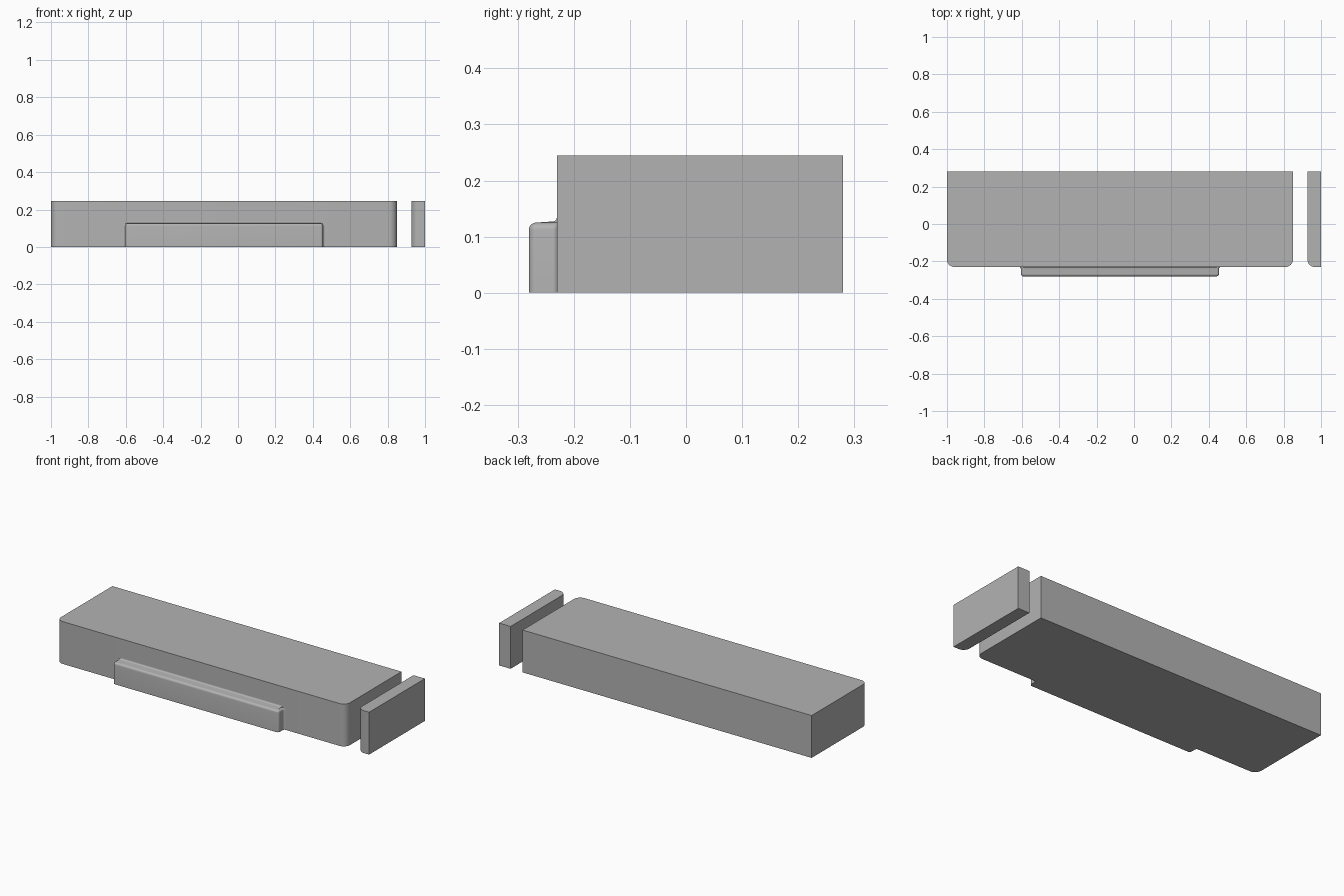
import bpy
import bmesh
from math import cos, sin, pi, radians

cube = bpy.data.objects.get("Cube")
if cube:
    bpy.data.objects.remove(cube, do_unlink=True)

grey = bpy.data.materials.new("plain_grey")
grey.use_nodes = True
colour = (0.45, 0.45, 0.45, 1)
grey.diffuse_color = colour
grey.node_tree.nodes["Principled BSDF"].inputs["Base Color"].default_value = colour

BACK, FACE, FRONT, HEIGHT = 0.28, -0.23, -0.28, 0.245


def arc(cx, cy, r, start, end, steps=6):
    """Points of a circular arc, angles in degrees."""
    angles = [radians(start + (end - start) * i / steps) for i in range(steps + 1)]
    return [(cx + r * cos(a), cy + r * sin(a)) for a in angles]


def loft(name, rings):
    """Skin a stack of equal-length closed rings and cap both ends."""
    bm = bmesh.new()
    loops = [[bm.verts.new(p) for p in ring] for ring in rings]
    for low, high in zip(loops, loops[1:]):
        for i in range(len(low)):
            j = (i + 1) % len(low)
            bm.faces.new((low[i], low[j], high[j], high[i]))
    bm.faces.new(loops[0])
    bm.faces.new(loops[-1])
    bmesh.ops.recalc_face_normals(bm, faces=bm.faces)
    mesh = bpy.data.meshes.new(name)
    bm.to_mesh(mesh)
    bm.free()
    mesh.materials.append(grey)
    obj = bpy.data.objects.new(name, mesh)
    bpy.context.collection.objects.link(obj)
    bpy.ops.object.select_all(action='DESELECT')
    obj.select_set(True)
    bpy.context.view_layer.objects.active = obj
    bpy.ops.object.shade_smooth_by_angle(angle=radians(32))
    return obj


def upright(name, outline):
    return loft(name, [[(x, y, z) for x, y in outline] for z in (0, HEIGHT)])


# Main block with rounded vertical front corners
r = 0.04
upright("main_block", [(0.85, BACK), (-1, BACK)]
        + arc(-1 + r, FACE + r, r, 180, 270)
        + arc(0.85 - r, FACE + r, r, 270, 360))

# Separate end panel, rounded on its inner front corner
upright("end_panel", [(1, BACK), (0.927, BACK)]
        + arc(0.927 + r, FACE + r, r, 180, 270) + [(1, FACE)])

# Front lip: plan outline shrinks over the rounded top edge
LEFT, RIGHT = -0.605, 0.455


def lip_outline(inset):
    a, b, f, c = LEFT + inset, RIGHT - inset, FRONT + inset, 0.014 - inset * 0.7
    flare = 0.01
    return (arc(a - flare, FACE - flare, flare, 90, 0)
            + arc(a + c, f + c, c, 180, 270)
            + arc(b - c, f + c, c, 270, 360)
            + arc(b + flare, FACE - flare, flare, 180, 90))


edge = 0.013
levels = [(0, 0)] + [(edge - x, 0.125 - edge + z) for x, z in arc(0, 0, edge, 0, 90)]
loft("front_lip", [[(x, y, z) for x, y in lip_outline(d)] for d, z in levels])

# Slim sloping fillet joining the lip top to the block
profile = ([(FACE + 0.005, 0.11), (FRONT + edge, 0.11), (FRONT + edge, 0.125)]
           + arc(FACE - 0.008, 0.135, 0.008, 270, 360))
loft("lip_fillet", [[(x, y, z) for y, z in profile]
                    for x in (LEFT + edge, RIGHT - edge)])
